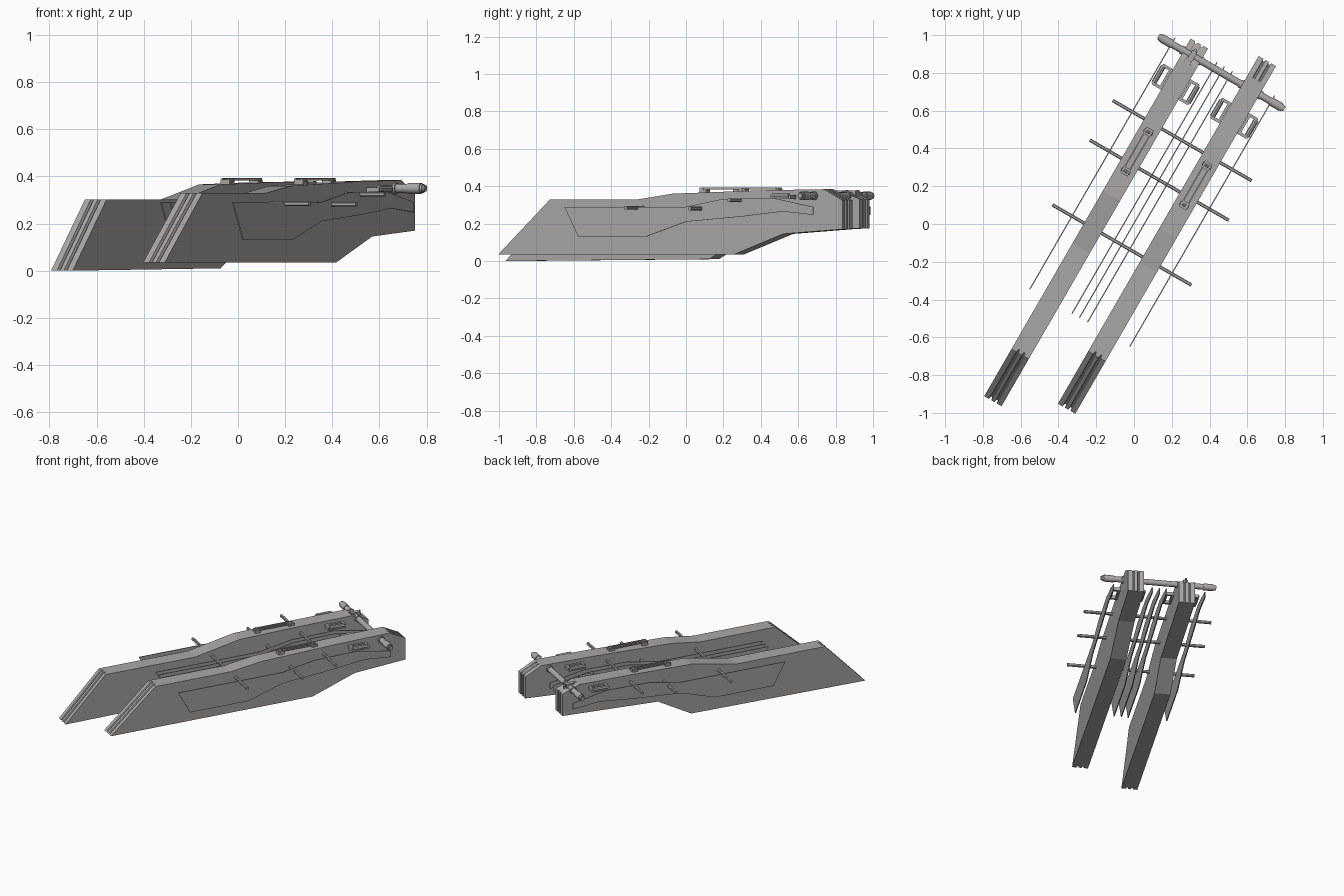
import bpy, bmesh, math
from mathutils import Matrix, Vector

if "Cube" in bpy.data.objects:
    bpy.data.objects.remove(bpy.data.objects["Cube"])

YAW = math.radians(60)   # everything is built along local x, then turned


def material(name, rgb):
    m = bpy.data.materials.new(name)
    m.diffuse_color = (*rgb, 1)
    m.use_nodes = True
    m.node_tree.nodes["Principled BSDF"].inputs["Base Color"].default_value = m.diffuse_color
    return m


GREY = material("warm_grey", (0.41, 0.395, 0.385))


def finish(name, bm, smooth=False):
    bmesh.ops.recalc_face_normals(bm, faces=bm.faces)
    me = bpy.data.meshes.new(name)
    bm.to_mesh(me)
    bm.free()
    me.materials.append(GREY)
    ob = bpy.data.objects.new(name, me)
    ob.rotation_euler.z = YAW
    bpy.context.collection.objects.link(ob)
    if smooth:
        bpy.ops.object.select_all(action='DESELECT')
        ob.select_set(True)
        bpy.context.view_layer.objects.active = ob
        bpy.ops.object.shade_smooth_by_angle(angle=math.radians(40))
    return ob


def loft(name, profile, slices):
    """Side profile (x, z) repeated across slices (y, groove depth)."""
    bm = bmesh.new()
    mid = 0.0
    rings = []
    lo, hi = min(p[0] for p in profile), max(p[0] for p in profile)
    for y, d in slices:
        ring = []
        for x, z in profile:
            if x < lo + 0.4:
                x += d
            elif x > hi - 0.01:
                x -= d * 0.7
            ring.append(bm.verts.new((x, y, z)))
        rings.append(ring)
    n = len(profile)
    for a, b in zip(rings, rings[1:]):
        for i in range(n):
            j = (i + 1) % n
            bm.faces.new((a[i], a[j], b[j], b[i]))
    bm.faces.new(rings[0])
    bm.faces.new(rings[-1])
    return finish(name, bm)


def add_box(bm, c, size):
    m = Matrix.Translation(c) @ Matrix.Diagonal((*size, 1))
    bmesh.ops.create_cube(bm, size=1, matrix=m)


def add_tube(bm, a, b, r, sides=8):
    a, b = Vector(a), Vector(b)
    d = b - a
    m = Matrix.Translation((a + b) / 2) @ d.to_track_quat('Z', 'Y').to_matrix().to_4x4()
    bmesh.ops.create_cone(bm, cap_ends=True, segments=sides, radius1=r, radius2=r,
                          depth=d.length, matrix=m)


# Two long beams with grooved ends
W = 0.106
GROOVES = [(0, 0), (.27, 0), (.31, .018), (.37, .018), (.41, 0),
           (.59, 0), (.63, .018), (.69, .018), (.73, 0), (1, 0)]
BEAMS = {
    "left_beam": (0.178, [(-1.186, 0), (.07, .01), (.31, .143), (1.0, .175), (1.0, .33),
                          (.88, .378), (.5, .375), (.07, .366), (-.25, .303), (-.898, .303)]),
    "right_beam": (-0.18, [(-1.025, .035), (.43, .035), (.735, .145), (1.1, .17), (1.1, .325),
                           (.985, .384), (.6, .378), (.05, .36), (-.16, .33), (-.705, .33)]),
}
for name, (yc, prof) in BEAMS.items():
    loft(name, prof, [(yc + (f - .5) * W, d) for f, d in GROOVES])

# Thin lengthwise blades outside and between the beams
BLADE = [(-.574, .29), (-.488, .132), (-.066, .132), (.176, .21), (.523, .238), (.772, .265),
         (.961, .247), (.961, .29), (.716, .337), (.407, .332), (.176, .29)]
for i, y in enumerate((.305, .047, .002, -.047, -.305)):
    loft("blade_%d" % (i + 1), BLADE, [(y - .003, 0), (y + .003, 0)])

# Cross rods holding the blades
for i, (x, z) in enumerate(((-.128, .284), (.268, .281), (.51, .325))):
    bm = bmesh.new()
    add_box(bm, (x, 0, z), (.018, .85, .019))
    bmesh.ops.bevel(bm, geom=[e for e in bm.edges if abs(e.verts[0].co.y - e.verts[1].co.y) > .5],
                    offset=.004, segments=1, affect='EDGES')
    finish("cross_rod_%d" % (i + 1), bm)

# Rear crossbar with end collars and small clamps
bm = bmesh.new()
add_tube(bm, (.925, -.375, .349), (.925, .38, .349), .019, 12)
for s in (-1, 1):
    add_tube(bm, (.925, s * .30, .349), (.925, s * .365, .349), .023, 12)
    add_tube(bm, (.925, s * .365, .349), (.925, s * .385, .349), .014, 12)
    add_tube(bm, (.925, s * .115, .349), (.925, s * .128, .349), .024, 12)
    add_tube(bm, (.925, s * .232, .349), (.925, s * .245, .349), .024, 12)
finish("rear_crossbar", bm, True)

bm = bmesh.new()
add_box(bm, (.925, .178, .358), (.055, .03, .036))
for dx in (-.035, .035):
    add_tube(bm, (.925 + dx, .178, .34), (.925 + dx, .178, .38), .008)
finish("crossbar_clamp", bm)

for name, (yc, prof) in BEAMS.items():
    side = name.split("_")[0]
    # Open frame brackets on both flanks of the beam
    bm = bmesh.new()
    for s in (-1, 1):
        y0, y1 = yc + s * .052, yc + s * .105
        for x in (.695, .805):
            add_box(bm, (x, (y0 + y1) / 2, .342), (.016, .06, .022))
        for y in (yc + s * .062, y1):
            add_box(bm, (.75, y, .342), (.12, .014, .022))
        add_tube(bm, (.70, y1, .348), (.80, y1, .348), .014)
    finish(side + "_brackets", bm)
    # Low grab rail on top of the beam
    bm = bmesh.new()
    x0, x1, top = .20, .48, .374
    for x in (x0 + .02, x1 - .02):
        add_box(bm, (x, yc, top), (.04, .044, .024))
        add_tube(bm, (x, yc - .026, top + .01), (x, yc + .026, top + .01), .008)
    for s in (-1, 1):
        add_box(bm, ((x0 + x1) / 2, yc + s * .016, top + .014), (x1 - x0, .007, .009))
    finish(side + "_grab_rail", bm)
